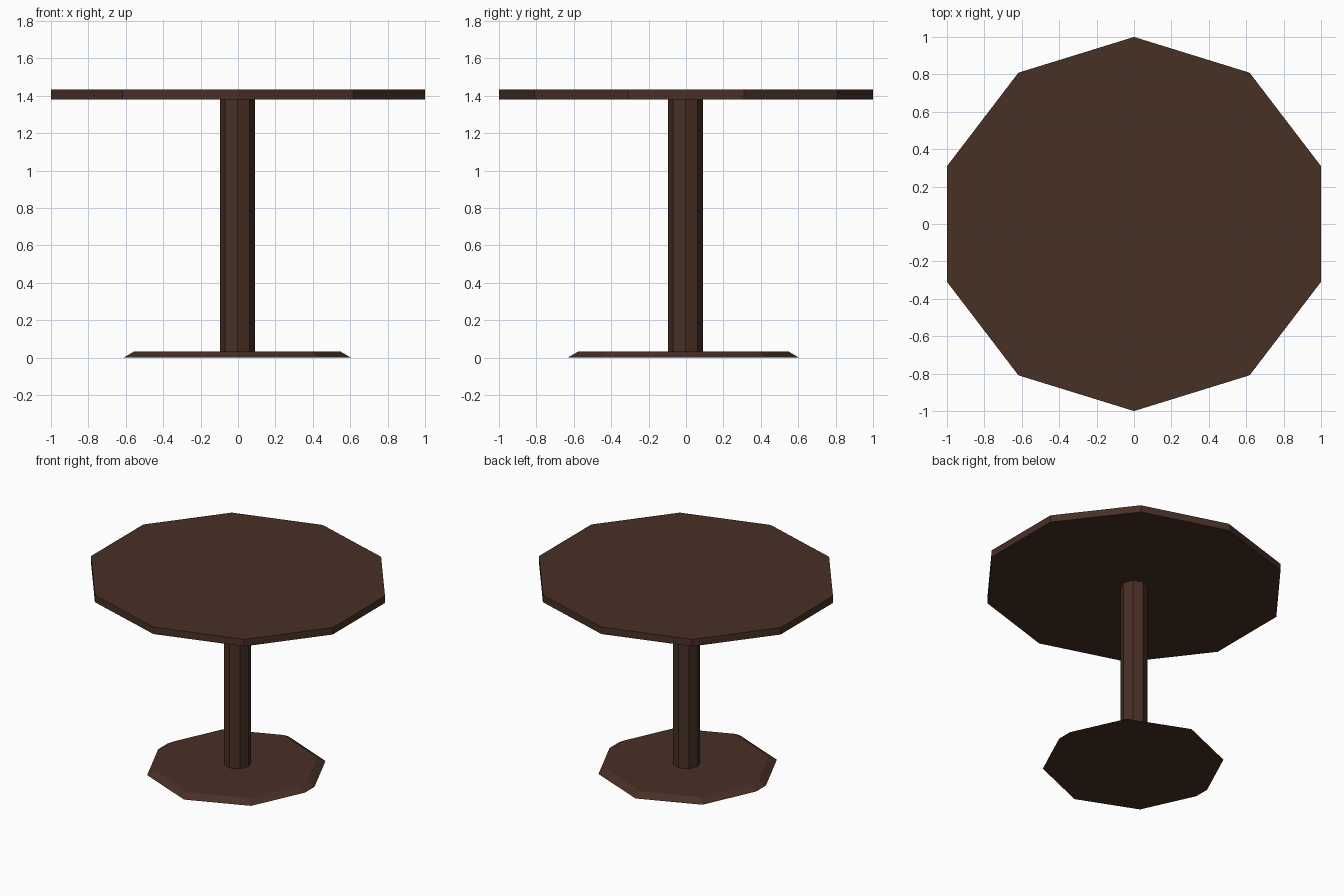
import bpy, bmesh, math

if "Cube" in bpy.data.objects:
    bpy.data.objects.remove(bpy.data.objects["Cube"])

wood = bpy.data.materials.new("dark_brown_wood")
wood.diffuse_color = (0.064, 0.029, 0.0185, 1)
wood.use_nodes = True
wood.node_tree.nodes["Principled BSDF"].inputs["Base Color"].default_value = wood.diffuse_color


def ring(n, rx, ry, cx=0, cy=0):
    """Points of a regular polygon with a corner on the y axis."""
    return [(cx + rx * math.cos(math.pi / 2 + math.tau * i / n),
             cy + ry * math.sin(math.pi / 2 + math.tau * i / n)) for i in range(n)]


def loft(name, low, high, z0, z1):
    """Solid between two matching outlines."""
    bm = bmesh.new()
    a = [bm.verts.new((x, y, z0)) for x, y in low]
    b = [bm.verts.new((x, y, z1)) for x, y in high]
    n = len(a)
    bm.faces.new(a[::-1])
    bm.faces.new(b)
    for i in range(n):
        j = (i + 1) % n
        bm.faces.new((a[i], a[j], b[j], b[i]))
    bmesh.ops.recalc_face_normals(bm, faces=bm.faces)
    me = bpy.data.meshes.new(name)
    bm.to_mesh(me)
    bm.free()
    me.materials.append(wood)
    ob = bpy.data.objects.new(name, me)
    bpy.context.collection.objects.link(ob)
    return ob


# Ten-sided tabletop, stretched to a full width of 2
top = ring(10, 1 / math.cos(math.radians(18)), 1)
loft("tabletop", top, top, 1.38, 1.432)

# Eight-sided column
post = ring(8, 0.093, 0.093, -0.003, -0.003)
loft("column", post, post, 0.025, 1.385)

# Foot: octagon with its two side corners cut off, sloping inward to the top
cx, cy = -0.004, -0.014
half = [(0, 0.618), (-0.43, 0.44), (-0.607, 0.057),
        (-0.607, -0.057), (-0.43, -0.44), (0, -0.618)]
outline = half + [(-x, y) for x, y in half[-2:0:-1]]
loft("foot", [(cx + x, cy + y) for x, y in outline],
     [(cx + 0.91 * x, cy + 0.91 * y) for x, y in outline], 0.0, 0.032)
